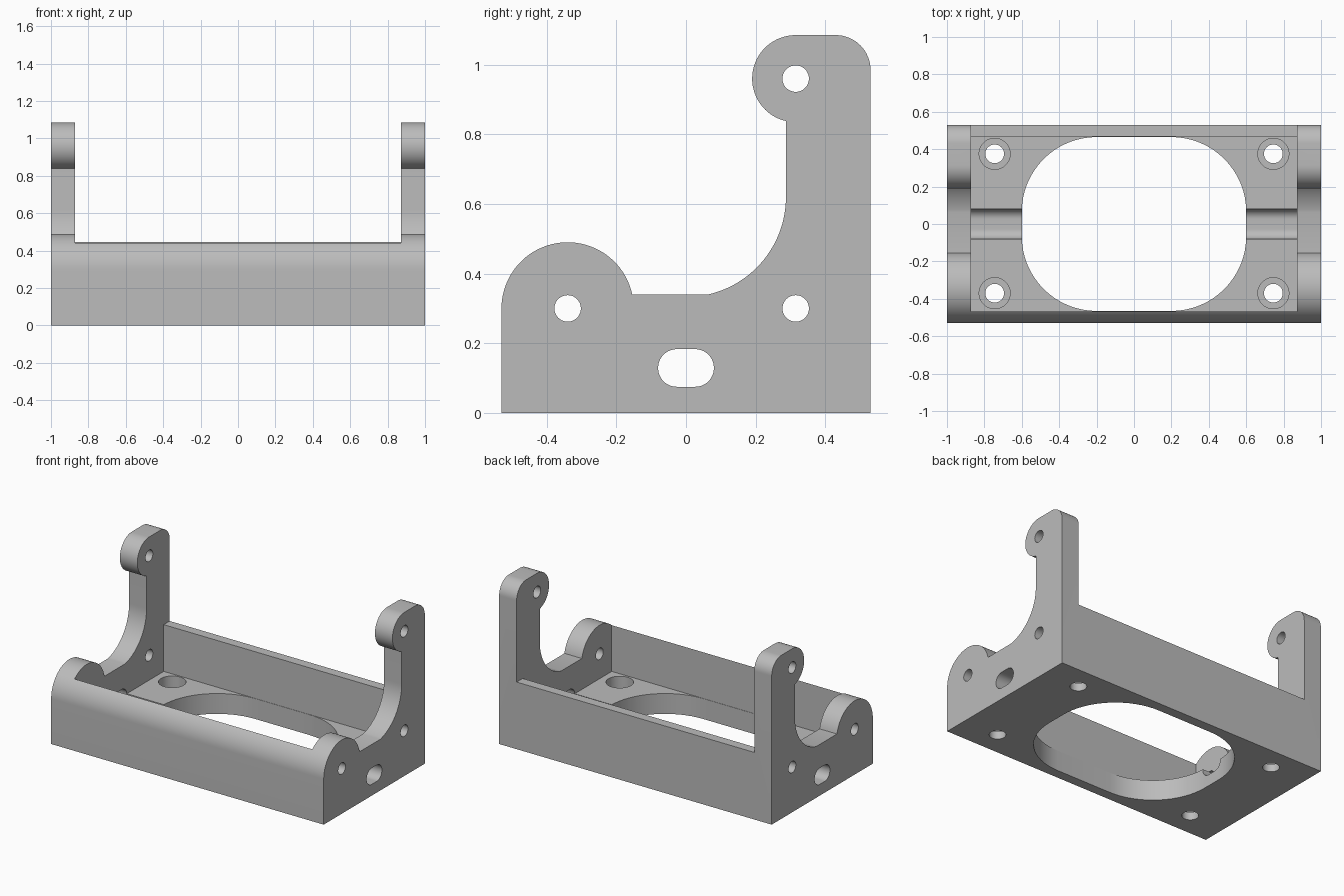
import bpy, bmesh
from math import sin, cos, radians, asin, degrees
from mathutils import Vector

old = bpy.data.objects.get("Cube")
if old:
    bpy.data.objects.remove(old, do_unlink=True)

grey = bpy.data.materials.new("plain grey")
grey.use_nodes = True
grey.diffuse_color = (0.5, 0.5, 0.5, 1)
grey.node_tree.nodes["Principled BSDF"].inputs["Base Color"].default_value = (0.5, 0.5, 0.5, 1)


def arc(u, v, r, start, end, steps=24):
    """Points of an arc, angles in degrees."""
    angles = [radians(start + (end - start) * i / steps) for i in range(steps + 1)]
    return [(u + r * cos(a), v + r * sin(a)) for a in angles]


def circle(u, v, r):
    return arc(u, v, r, 0, 360, 48)[:-1]


def rounded_rect(u, v, half_u, half_v, r):
    points = []
    for su, sv, start in ((1, 1, 0), (-1, 1, 90), (-1, -1, 180), (1, -1, 270)):
        points += arc(u + su * (half_u - r), v + sv * (half_v - r), r, start, start + 90, 16)
    return points


def prism(name, outline, low, high, axis):
    """Extrude an outline along x (outline in y, z) or along z (outline in x, y)."""
    place = (lambda u, v: (low, u, v)) if axis == "x" else (lambda u, v: (u, v, low))
    bm = bmesh.new()
    face = bm.faces.new([bm.verts.new(place(u, v)) for u, v in outline])
    top = bmesh.ops.extrude_face_region(bm, geom=[face])["geom"]
    shift = Vector((high - low, 0, 0)) if axis == "x" else Vector((0, 0, high - low))
    bmesh.ops.translate(bm, verts=[g for g in top if isinstance(g, bmesh.types.BMVert)], vec=shift)
    bmesh.ops.recalc_face_normals(bm, faces=bm.faces)
    mesh = bpy.data.meshes.new(name)
    bm.to_mesh(mesh)
    bm.free()
    obj = bpy.data.objects.new(name, mesh)
    bpy.context.collection.objects.link(obj)
    mesh.materials.append(grey)
    return obj


def cut(target, outline, low, high, axis):
    """Subtract an extruded outline from the target."""
    cutter = prism("cutter", outline, low, high, axis)
    cutter.hide_render = True
    mod = target.modifiers.new("cut", "BOOLEAN")
    mod.operation, mod.solver, mod.object = "DIFFERENCE", "EXACT", cutter
    bpy.context.view_layer.objects.active = target
    bpy.ops.object.modifier_apply(modifier=mod.name)
    bpy.data.objects.remove(cutter, do_unlink=True)


def box(u0, u1, v0, v1):
    return [(u0, v0), (u1, v0), (u1, v1), (u0, v1)]


half_depth, plate_inner, wall_inner = 0.53, 0.872, 0.467
floor_top, saddle, wall_top = 0.135, 0.34, 0.445

# Side silhouette: front lobe, saddle, large fillet, upright arm with rounded head
profile = [(-half_depth, 0)]
profile += arc(-0.34, 0.30, 0.19, 180, degrees(asin((saddle - 0.30) / 0.19)), 40)
profile += arc(0, 0.62, 0.287, degrees(asin((saddle - 0.62) / 0.287)), 0)
profile += arc(0.315, 0.96, 0.125, 257, 90, 32)
profile += arc(0.43, 0.985, 0.10, 90, 0, 16)
profile += [(half_depth, 0)]
frame = prism("bracket_frame", profile, -1, 1, "x")

# Hollow between the side plates, and lowered back wall
cut(frame, box(-plate_inner, plate_inner, -wall_inner, wall_inner), floor_top, 1.5, "z")
cut(frame, box(-plate_inner, plate_inner, 0.4, 0.7), wall_top, 1.5, "z")

# Large rounded floor opening
cut(frame, rounded_rect(0, 0, 0.6, 0.465, 0.4), -0.2, 0.3, "z")

# Pivot holes and cable slot through both side plates
for y, z in ((-0.34, 0.30), (0.315, 0.30), (0.315, 0.96)):
    cut(frame, circle(y, z, 0.038), -1.2, 1.2, "x")
cut(frame, rounded_rect(0, 0.129, 0.08, 0.054, 0.0535), -1.2, 1.2, "x")

# Counterbored screw holes in the floor corners
for x in (-0.745, 0.745):
    for y in (-0.37, 0.375):
        cut(frame, circle(x, y, 0.05), -0.2, 0.3, "z")
        cut(frame, circle(x, y, 0.083), 0.05, 0.3, "z")

# Smooth the curved faces, keep the corners sharp
bpy.ops.object.select_all(action="DESELECT")
frame.select_set(True)
bpy.context.view_layer.objects.active = frame
bpy.ops.object.shade_smooth_by_angle(angle=radians(30))
